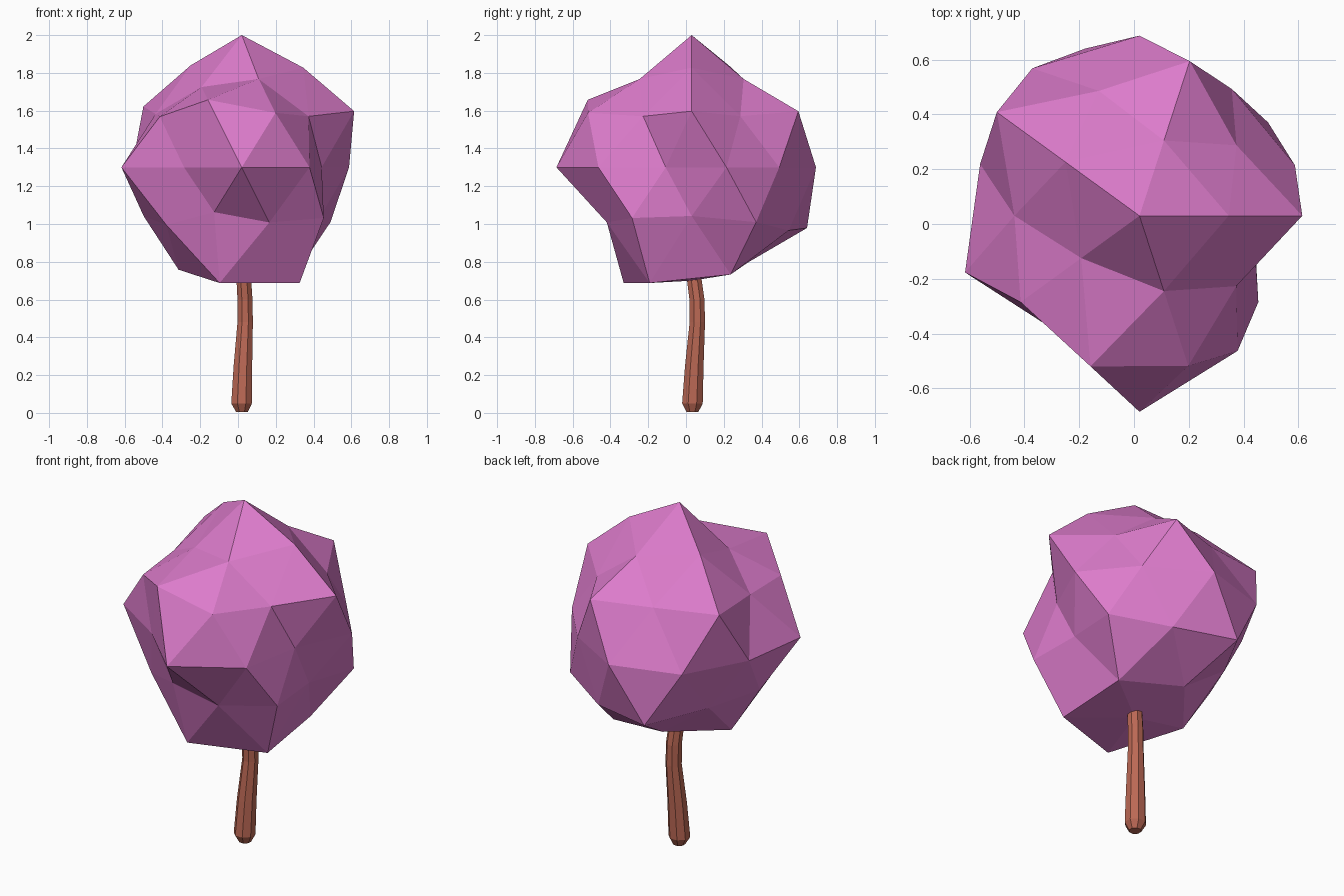
import bpy, bmesh, math
from mathutils import Vector

if "Cube" in bpy.data.objects:
    bpy.data.objects.remove(bpy.data.objects["Cube"])


def paint(obj, name, rgb):
    mat = bpy.data.materials.new(name)
    mat.diffuse_color = (*rgb, 1)
    mat.use_nodes = True
    mat.node_tree.nodes["Principled BSDF"].inputs["Base Color"].default_value = mat.diffuse_color
    obj.data.materials.append(mat)


# Crown: icosphere pushed in and out along its own directions
# per latitude band: height of direction, first angle, radii going round
BANDS = [
    (1.0, 0, [0.70]),
    (0.851, 0, [0.62, 0.55, 0.635, 0.50, 0.55]),
    (0.526, 36, [0.515, 0.564, 0.537, 0.68, 0.514]),
    (0.447, 0, [0.665, 0.664, 0.72, 0.60, 0.645]),
    (0.0, 18, [0.597, 0.573, 0.658, 0.666, 0.612, 0.67, 0.52, 0.716, 0.61, 0.445]),
    (-0.447, 36, [0.649, 0.718, 0.58, 0.53, 0.60]),
    (-0.526, 0, [0.49, 0.635, 0.56, 0.58, 0.555]),
    (-0.851, 36, [0.667, 0.593, 0.637, 0.72, 0.72]),
    (-1.0, 0, [0.60]),
]
CENTRE = Vector((0.02, 0.03, 1.3))
bpy.ops.mesh.primitive_ico_sphere_add(subdivisions=2, radius=1)
crown = bpy.context.object
crown.name = "crown"
for v in crown.data.vertices:
    d = v.co.normalized()
    _, start, radii = min(BANDS, key=lambda b: abs(b[0] - d.z))
    step = 360 / len(radii)
    i = round((math.degrees(math.atan2(d.y, d.x)) - start) / step) % len(radii)
    v.co = CENTRE + d * radii[i]
paint(crown, "pink_leaves", (0.72, 0.2, 0.6))

# Trunk: eight-sided rings lofted along a slightly bent path (x, y, z, radius)
PATH = [
    (0.021, 0.034, 0.005, 0.034),
    (0.019, 0.034, 0.05, 0.059),
    (0.026, 0.044, 0.25, 0.053),
    (0.038, 0.060, 0.48, 0.044),
    (0.037, 0.058, 0.60, 0.043),
    (0.030, 0.042, 0.72, 0.042),
    (0.020, 0.030, 0.95, 0.038),
]
SIDES = 8
bm = bmesh.new()
rings = []
for x, y, z, r in PATH:
    angles = [2 * math.pi * (k + 0.5) / SIDES for k in range(SIDES)]
    rings.append([bm.verts.new((x + r * math.cos(a), y + r * math.sin(a), z)) for a in angles])
for low, high in zip(rings, rings[1:]):
    for k in range(SIDES):
        n = (k + 1) % SIDES
        bm.faces.new((low[k], low[n], high[n], high[k]))
bm.faces.new(rings[0][::-1])
bm.faces.new(rings[-1])
mesh = bpy.data.meshes.new("trunk")
bm.to_mesh(mesh)
bm.free()
trunk = bpy.data.objects.new("trunk", mesh)
bpy.context.collection.objects.link(trunk)
paint(trunk, "brown_bark", (0.5, 0.14, 0.09))
